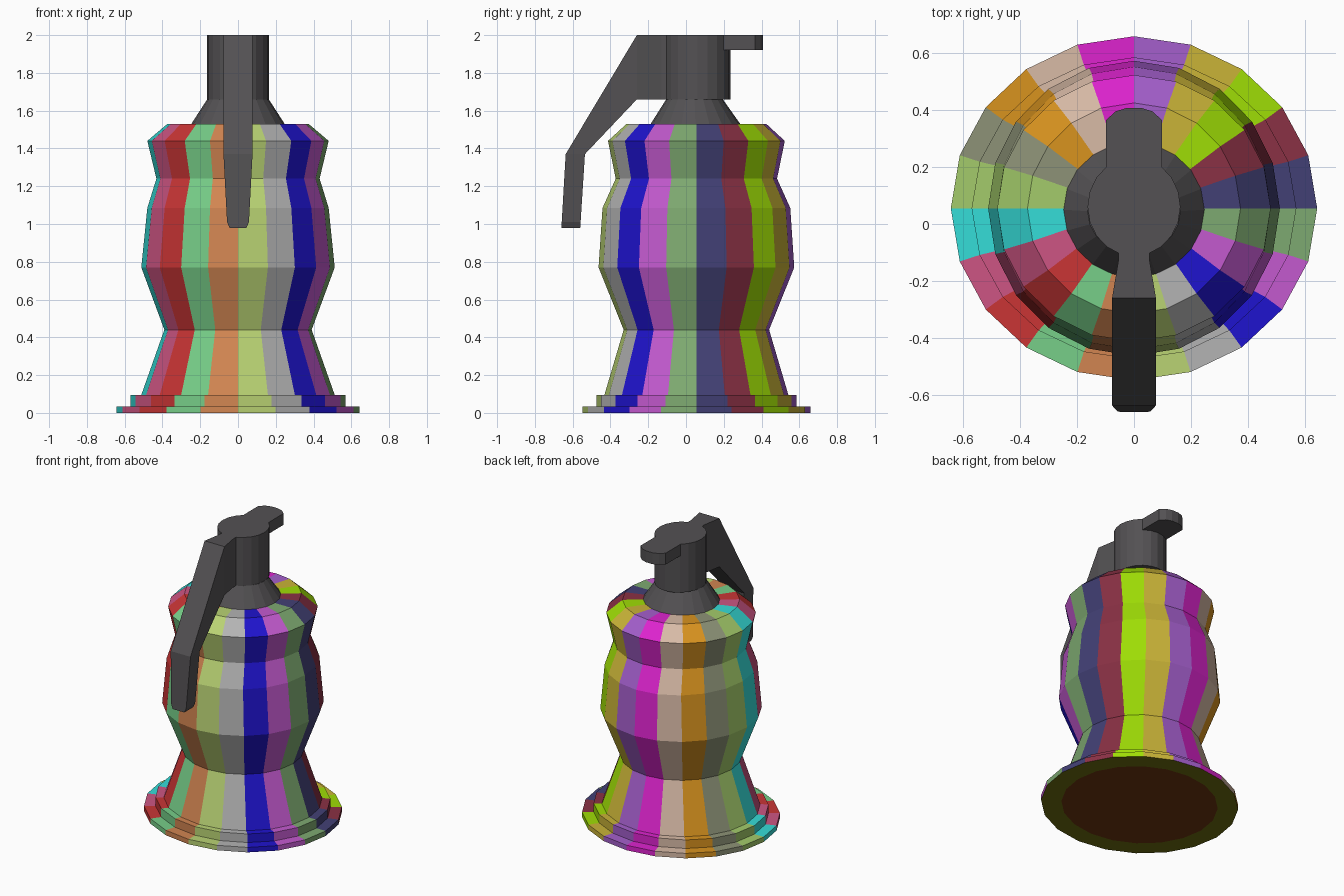
import bpy, bmesh
from math import sin, cos, pi

if "Cube" in bpy.data.objects:
    bpy.data.objects.remove(bpy.data.objects["Cube"])

N = 20        # sides of all round parts
CY = 0.055    # y of the round axis


def material(name, rgb):
    m = bpy.data.materials.new(name)
    m.diffuse_color = [(c / 255) ** 2.2 for c in rgb] + [1]
    m.use_nodes = True
    m.node_tree.nodes["Principled BSDF"].inputs["Base Color"].default_value = m.diffuse_color
    return m


def finish(name, bm, mats):
    bmesh.ops.recalc_face_normals(bm, faces=bm.faces)
    me = bpy.data.meshes.new(name)
    bm.to_mesh(me)
    bm.free()
    for m in mats:
        me.materials.append(m)
    ob = bpy.data.objects.new(name, me)
    bpy.context.collection.objects.link(ob)
    return ob


def lathe(name, rings, mats, pick):
    """Loft elliptical rings (rx, ry, z, yc); pick(ring, side) gives the material slot."""
    bm = bmesh.new()
    loops = [[bm.verts.new((rx * sin(2 * pi * i / N), yc + ry * cos(2 * pi * i / N), z))
              for i in range(N)] for rx, ry, z, yc in rings]
    for k in range(len(loops) - 1):
        a, b = loops[k], loops[k + 1]
        for i in range(N):
            j = (i + 1) % N
            bm.faces.new((a[i], a[j], b[j], b[i])).material_index = pick(k, i)
    bm.faces.new(loops[0]).material_index = pick(-1, 0)
    bm.faces.new(loops[-1]).material_index = pick(len(loops), 0)
    return finish(name, bm, mats)


metal = material("dark_metal", (84, 82, 84))

# Striped body: one colour per side, clockwise from the back
stripes = [(163, 95, 203), (200, 178, 58), (157, 220, 14), (136, 52, 70), (68, 66, 116),
           (125, 168, 112), (194, 90, 206), (36, 26, 205), (178, 178, 178), (184, 210, 115),
           (208, 132, 82), (118, 205, 135), (200, 56, 56), (204, 86, 130), (56, 220, 216),
           (162, 202, 106), (140, 145, 118), (216, 146, 36), (215, 185, 165), (220, 40, 205)]
mats = [material(f"stripe_{i}", c) for i, c in enumerate(stripes)]
mats += [material("underside_rim", (110, 110, 24)), material("underside_disc", (110, 56, 24))]
profile = [(.51, .48, 0), (.643, .604, 0), (.643, .604, .035), (.57, .53, .035),
           (.57, .53, .095), (.512, .487, .095), (.39, .385, .44), (.512, .518, .77),
           (.48, .497, 1.085), (.432, .427, 1.24), (.48, .468, 1.44), (.374, .37, 1.53),
           (.235, .225, 1.53)]


def body_slot(ring, side):
    return 21 if ring == -1 else 20 if ring == 0 else side


lathe("striped_body", [(*p, CY) for p in profile], mats, body_slot)

# Neck cone and fuse cylinder
lathe("neck_cone", [(.247, .237, 1.53, .05), (.163, .15, 1.66, .045)], [metal], lambda k, i: 0)
lathe("fuse_cylinder", [(.163, .174, 1.66, .061), (.163, .174, 2, .061)], [metal], lambda k, i: 0)

# Lever: cross-sections (half width, upper y, z, lower y, z) swept from fuse to tip
sections = [(.055, -.08, 2, -.08, 1.66), (.055, -.13, 2, -.13, 1.66),
            (.077, -.26, 2, -.26, 1.66), (.077, -.637, 1.37, -.535, 1.37),
            (.058, -.658, 1.01, -.558, 1.01), (.045, -.66, .98, -.56, .98)]
bm = bmesh.new()
quads = [[bm.verts.new(p) for p in ((-w, y0, z0), (w, y0, z0), (w, y1, z1), (-w, y1, z1))]
         for w, y0, z0, y1, z1 in sections]
for a, b in zip(quads, quads[1:]):
    for i in range(4):
        j = (i + 1) % 4
        bm.faces.new((a[i], a[j], b[j], b[i]))
bm.faces.new(quads[0])
bm.faces.new(quads[-1])
finish("lever", bm, [metal])

# Rounded tab at the back of the fuse
half = [(.098, .15), (.098, .365), (.065, .395), (.025, .408)]
outline = half + [(-x, y) for x, y in reversed(half)]
bm = bmesh.new()
low = bm.faces.new([bm.verts.new((x, y, 1.92)) for x, y in outline])
top = bmesh.ops.extrude_face_region(bm, geom=[low], use_keep_orig=True)
bmesh.ops.translate(bm, vec=(0, 0, .08),
                    verts=[v for v in top["geom"] if isinstance(v, bmesh.types.BMVert)])
finish("rear_tab", bm, [metal])
